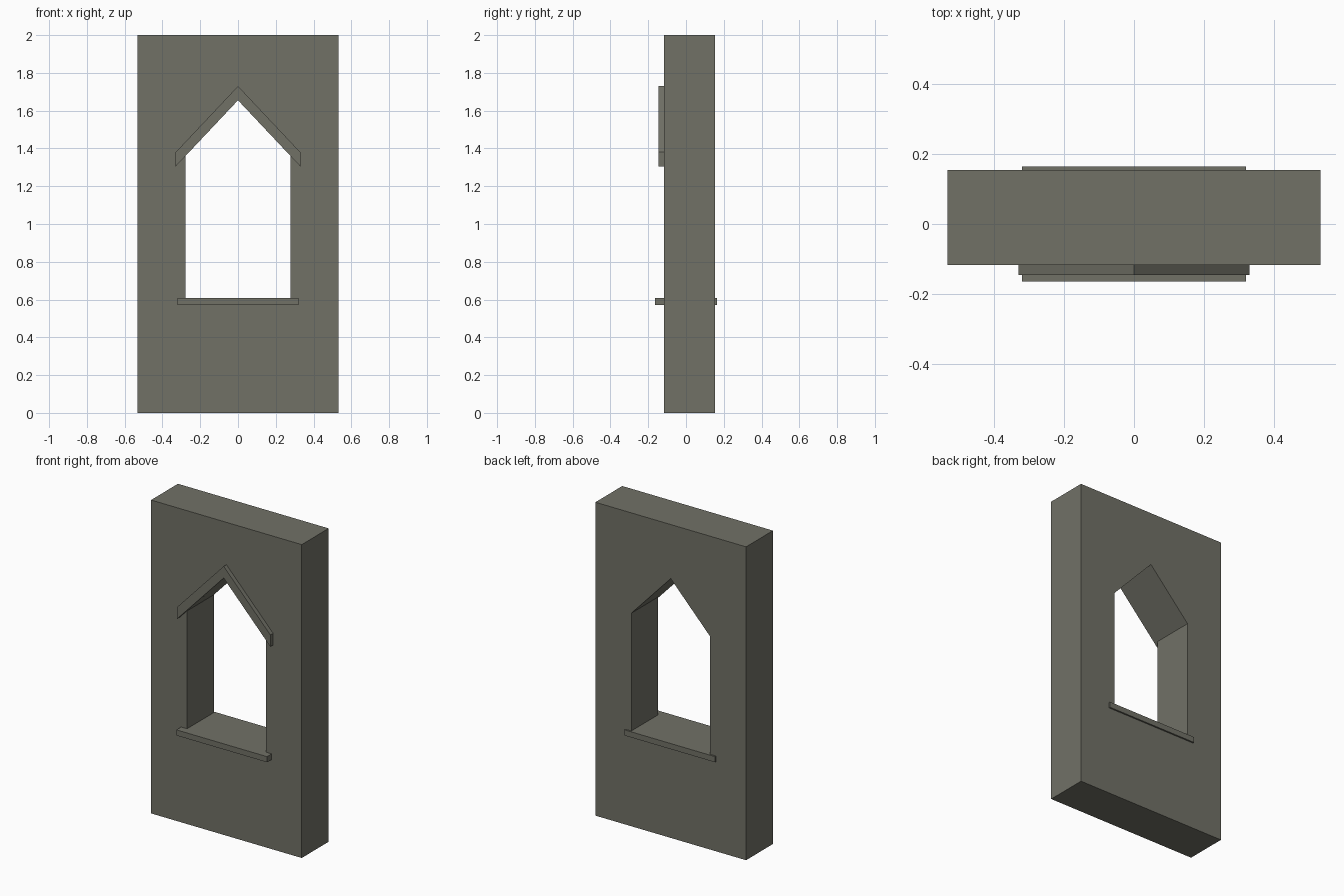
import bpy
import bmesh

cube = bpy.data.objects.get("Cube")
if cube:
    bpy.data.objects.remove(cube, do_unlink=True)

# One stone colour for the whole piece
stone = bpy.data.materials.new("grey_stone")
stone.use_nodes = True
colour = (0.165, 0.165, 0.134, 1.0)
stone.diffuse_color = colour
bsdf = next(n for n in stone.node_tree.nodes if n.type == 'BSDF_PRINCIPLED')
bsdf.inputs["Base Color"].default_value = colour
bsdf.inputs["Roughness"].default_value = 0.9


def prism(name, outline, y_front, y_back):
    """Extrude an outline of (x, z) points from y_front to y_back."""
    bm = bmesh.new()
    face = bm.faces.new([bm.verts.new((x, y_front, z)) for x, z in outline])
    extruded = bmesh.ops.extrude_face_region(bm, geom=[face])["geom"]
    verts = [g for g in extruded if isinstance(g, bmesh.types.BMVert)]
    bmesh.ops.translate(bm, verts=verts, vec=(0, y_back - y_front, 0))
    bmesh.ops.recalc_face_normals(bm, faces=bm.faces[:])
    mesh = bpy.data.meshes.new(name)
    bm.to_mesh(mesh)
    bm.free()
    mesh.materials.append(stone)
    obj = bpy.data.objects.new(name, mesh)
    bpy.context.collection.objects.link(obj)
    return obj


def mirrored(right_half):
    """Close a half outline by mirroring it across x = 0."""
    return right_half + [(-x, z) for x, z in reversed(right_half) if x > 0]


WALL_FRONT, WALL_BACK = -0.117, 0.154
SILL_TOP = 0.608

# Wall slab
wall = prism("wall", mirrored([(0.532, 0), (0.532, 2)]), WALL_FRONT, WALL_BACK)

# Pointed window opening, its floor hidden inside the sill
cutter = prism("window_cutter",
               mirrored([(0.278, SILL_TOP - 0.015), (0.278, 1.36), (0, 1.655)]),
               WALL_FRONT - 0.2, WALL_BACK + 0.2)
cutter.hide_render = True
cut = wall.modifiers.new("window_opening", 'BOOLEAN')
cut.operation = 'DIFFERENCE'
cut.solver = 'EXACT'
cut.object = cutter
bpy.context.view_layer.objects.active = wall
bpy.ops.object.modifier_apply(modifier=cut.name)
bpy.data.objects.remove(cutter, do_unlink=True)

# Sill running through the wall and out on both sides
prism("window_sill", mirrored([(0.32, 0.572), (0.32, SILL_TOP)]), -0.164, 0.164)

# Chevron hood moulding above the window, on the front only
prism("window_hood",
      [(0, 1.73), (0.33, 1.38), (0.33, 1.305), (0, 1.655),
       (-0.33, 1.305), (-0.33, 1.38)],
      -0.145, WALL_FRONT)
